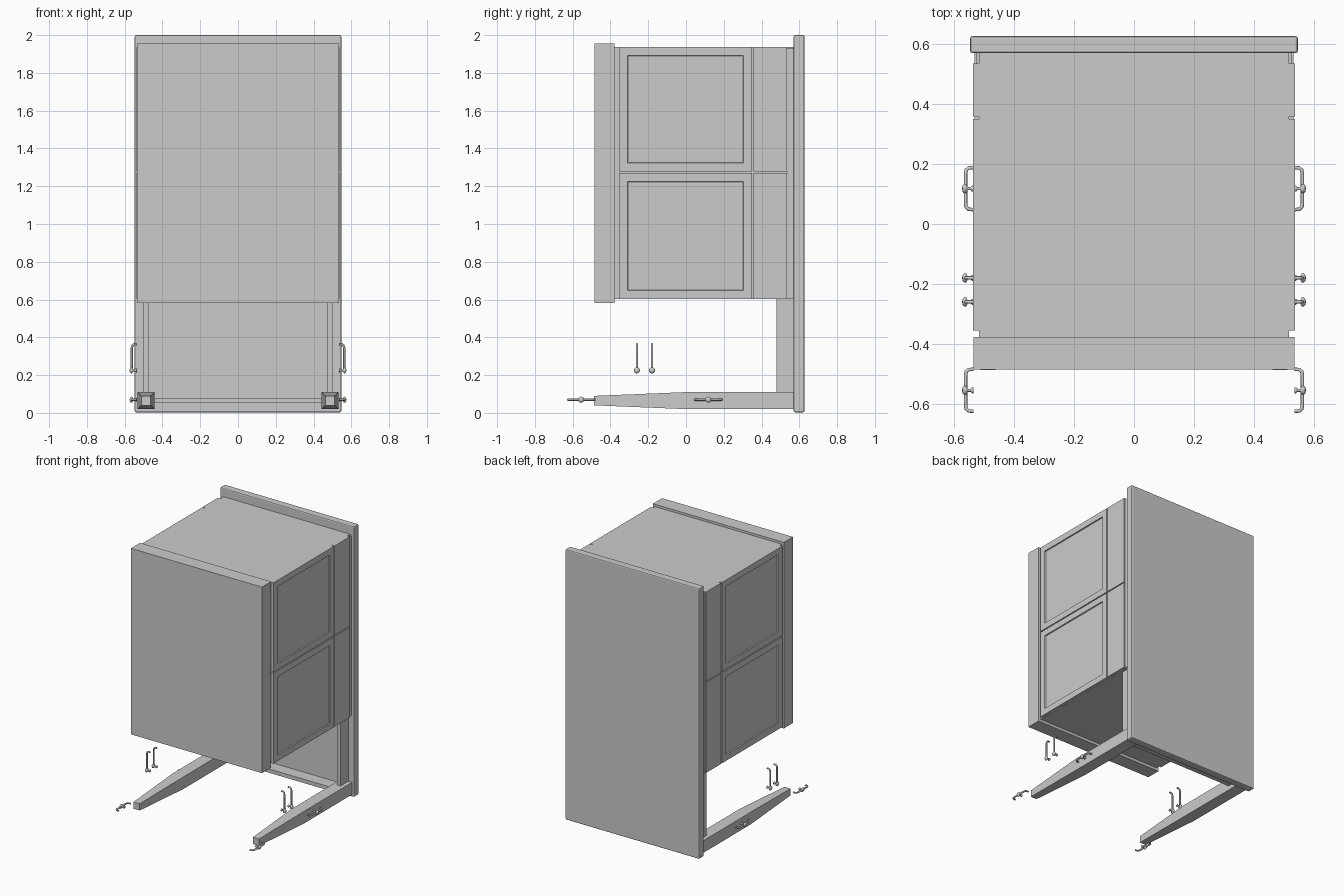
import bpy, bmesh, math
from mathutils import Matrix, Vector

cube = bpy.data.objects.get("Cube")
if cube:
    bpy.data.objects.remove(cube, do_unlink=True)

grey = bpy.data.materials.new("plain grey")
grey.use_nodes = True
colour = (0.6, 0.6, 0.6, 1)
grey.diffuse_color = colour
grey.node_tree.nodes["Principled BSDF"].inputs["Base Color"].default_value = colour


def finish(bm, name, bevel=0.0, smooth=False):
    """Turn a bmesh into a named object."""
    bmesh.ops.recalc_face_normals(bm, faces=bm.faces)
    mesh = bpy.data.meshes.new(name)
    bm.to_mesh(mesh)
    bm.free()
    mesh.materials.append(grey)
    obj = bpy.data.objects.new(name, mesh)
    bpy.context.collection.objects.link(obj)
    if bevel:
        mod = obj.modifiers.new("soft edges", "BEVEL")
        mod.width, mod.segments = bevel, 2
    if smooth:
        for poly in mesh.polygons:
            poly.use_smooth = True
    return obj


def box_mesh(x, y, z):
    bm = bmesh.new()
    bmesh.ops.create_cube(bm, size=1)
    for v in bm.verts:
        v.co = Vector([lo + (c + 0.5) * (hi - lo) for c, (lo, hi) in zip(v.co, (x, y, z))])
    return bm


def box(name, x, y, z, bevel=0.0):
    return finish(box_mesh(x, y, z), name, bevel)


def span(side, a, b):
    return sorted((side * a, side * b))


def panel(name, side, y, z, framed):
    """Cabinet side panel, with a recessed field when framed."""
    bm = box_mesh(span(side, 0.515, 0.538), y, z)
    bm.normal_update()
    if framed:
        face = max(bm.faces, key=lambda f: side * f.calc_center_median().x)
        bmesh.ops.inset_region(bm, faces=[face], thickness=0.065)
        bmesh.ops.inset_region(bm, faces=[face], thickness=0.003, depth=-0.008)
    finish(bm, name)


def leg(name, side):
    """Square leg, straight near the slab and tapered to the foot."""
    bm = bmesh.new()
    rings = []
    for y, r in ((0.57, 0.045), (0.0, 0.045), (-0.487, 0.025)):
        rings.append([bm.verts.new((side * 0.487 + r * a, y, 0.065 + r * b))
                      for a, b in ((-1, -1), (1, -1), (1, 1), (-1, 1))])
    for lower, upper in zip(rings, rings[1:]):
        for i in range(4):
            j = (i + 1) % 4
            bm.faces.new((lower[i], lower[j], upper[j], upper[i]))
    bm.faces.new(rings[0])
    bm.faces.new(rings[-1])
    finish(bm, name)


def rod(name, points):
    curve = bpy.data.curves.new(name, "CURVE")
    curve.dimensions = "3D"
    curve.bevel_depth, curve.bevel_resolution = 0.006, 2
    curve.use_fill_caps = True
    spline = curve.splines.new("POLY")
    spline.points.add(len(points) - 1)
    for p, co in zip(spline.points, points):
        p.co = (*co, 1)
    curve.materials.append(grey)
    bpy.context.collection.objects.link(bpy.data.objects.new(name, curve))


def knob(name, side, y, z):
    """Turned knob pointing away from the cabinet."""
    bm = bmesh.new()
    profile = ((0, 0.536), (0.010, 0.536), (0.010, 0.541), (0.005, 0.545), (0.005, 0.555),
               (0.015, 0.560), (0.016, 0.566), (0.010, 0.572), (0, 0.574))
    verts = [bm.verts.new((x, r, 0)) for r, x in profile]
    edges = [bm.edges.new(pair) for pair in zip(verts, verts[1:])]
    bmesh.ops.spin(bm, geom=verts + edges, axis=(1, 0, 0), cent=(0, 0, 0),
                   angle=math.tau, steps=16)
    bmesh.ops.remove_doubles(bm, verts=bm.verts, dist=0.0005)
    bmesh.ops.transform(bm, verts=bm.verts, matrix=Matrix.Translation((0, y, z))
                        @ Matrix.Diagonal((side, 1, 1, 1)))
    finish(bm, name, smooth=True)


# Large slab, cabinet block and front plinth
box("slab", (-0.547, 0.547), (0.57, 0.627), (0.003, 2.0), 0.008)
box("cabinet_body", (-0.517, 0.517), (-0.382, 0.572), (0.602, 1.938))
box("plinth", (-0.535, 0.535), (-0.485, -0.378), (0.582, 1.955))
box("cross_apron", (-0.45, 0.45), (0.478, 0.572), (0.052, 0.08))

for side, label in ((1, "left"), (-1, "right")):
    # Cabinet side panels
    for level, z in (("lower", (0.603, 1.27)), ("upper", (1.277, 1.938))):
        panel(f"{label}_{level}_door", side, (-0.355, 0.35), z, True)
        panel(f"{label}_{level}_drawer", side, (0.358, 0.535), z, False)
    box(f"{label}_cabinet_rail", span(side, 0.51, 0.528), (0.535, 0.572), (0.602, 1.93))

    # Leg and apron
    leg(f"{label}_leg", side)
    box(f"{label}_apron", span(side, 0.475, 0.502), (0.478, 0.572), (0.10, 0.605))

    # Bow pulls along the leg
    for n, y in enumerate((-0.555, 0.118)):
        path = [(side * x, y + d, 0.07) for x, d in
                ((0.536, -0.07), (0.552, -0.069), (0.560, -0.062), (0.562, -0.05),
                 (0.562, 0.05), (0.560, 0.062), (0.552, 0.069), (0.536, 0.07))]
        rod(f"{label}_bow_pull_{n}", path)
        knob(f"{label}_bow_knob_{n}", side, y, 0.07)

    # Upright hooked pulls
    for n, y in enumerate((-0.26, -0.18)):
        path = [(side * x, y, z) for x, z in
                ((0.562, 0.225), (0.562, 0.345), (0.558, 0.358), (0.550, 0.364), (0.536, 0.364))]
        rod(f"{label}_hook_pull_{n}", path)
        knob(f"{label}_hook_knob_{n}", side, y, 0.225)
